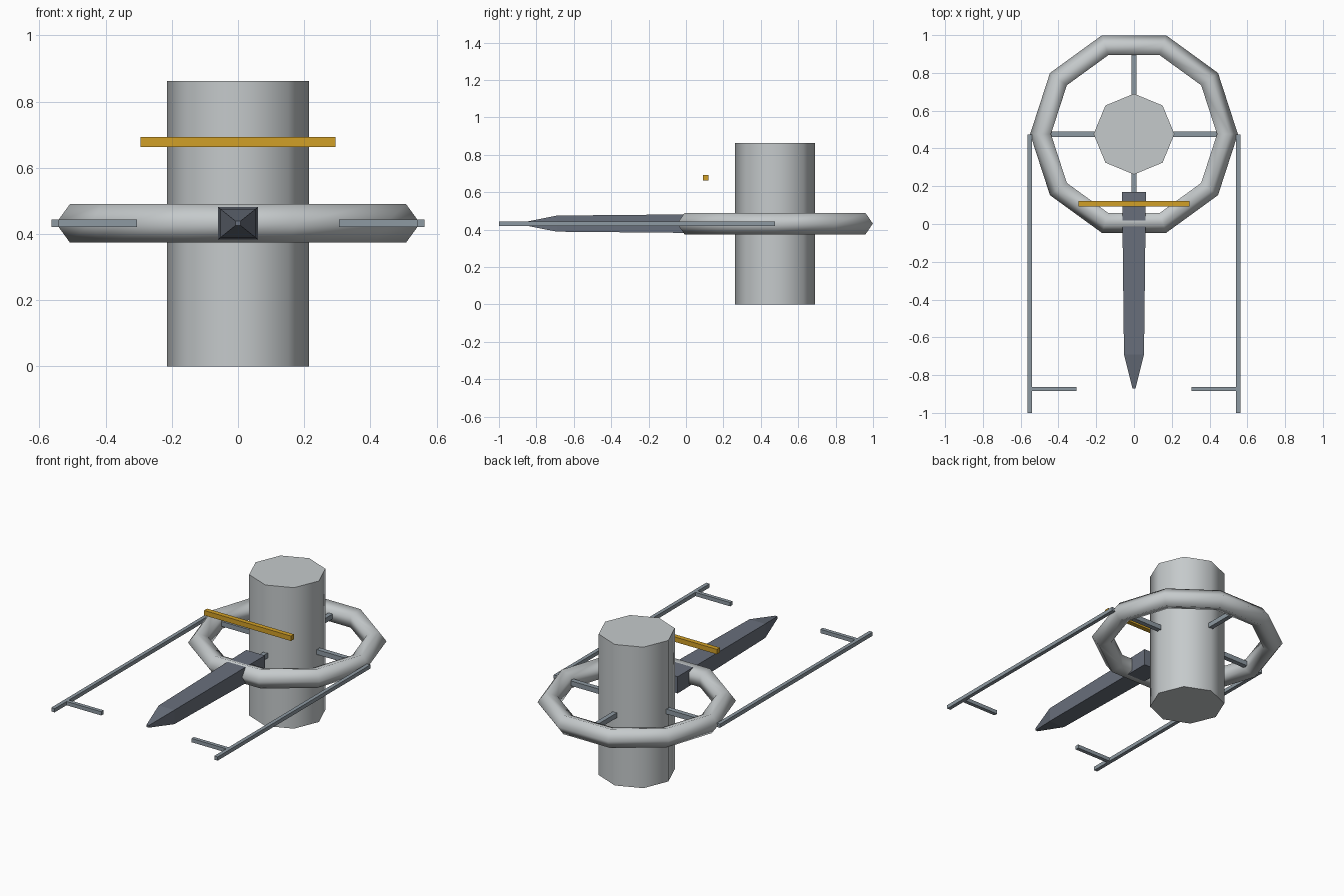
import bpy, bmesh
from math import cos, sin, tau
from mathutils import Vector

if "Cube" in bpy.data.objects:
    bpy.data.objects.remove(bpy.data.objects["Cube"], do_unlink=True)


def material(name, r, g, b):
    m = bpy.data.materials.new(name)
    m.use_nodes = True
    m.diffuse_color = (r, g, b, 1)
    m.node_tree.nodes["Principled BSDF"].inputs["Base Color"].default_value = (r, g, b, 1)
    return m


HULL = material("pale grey", 0.56, 0.59, 0.60)
STEEL = material("steel grey", 0.27, 0.32, 0.36)
SLATE = material("dark slate", 0.14, 0.16, 0.20)
GOLD = material("gold", 0.64, 0.35, 0.02)

MID = 0.432      # height of the ring plane
HUB_Y = 0.476    # centre of hull and ring


def loft(name, sections, mat, closed=False, smooth=False):
    """Skin a list of equal-length cross-sections, capped or joined end to end."""
    bm = bmesh.new()
    loops = [[bm.verts.new(p) for p in s] for s in sections]
    n = len(loops[0])
    pairs = list(zip(loops, loops[1:]))
    if closed:
        pairs.append((loops[-1], loops[0]))
    for a, b in pairs:
        for i in range(n):
            j = (i + 1) % n
            bm.faces.new((a[i], a[j], b[j], b[i])).smooth = smooth
    if not closed:
        bm.faces.new(loops[0])
        bm.faces.new(loops[-1])
    bmesh.ops.recalc_face_normals(bm, faces=bm.faces)
    mesh = bpy.data.meshes.new(name)
    bm.to_mesh(mesh)
    bm.free()
    mesh.materials.append(mat)
    obj = bpy.data.objects.new(name, mesh)
    bpy.context.collection.objects.link(obj)
    return obj


def rect(y, hx, hz, x=0, z=MID):
    """Rectangle facing along y."""
    return [(x + sx * hx, y, z + sz * hz)
            for sx, sz in ((-1, -1), (1, -1), (1, 1), (-1, 1))]


def bar(name, x0, x1, y0, y1, z, hz, mat):
    x, hx = (x0 + x1) / 2, abs(x1 - x0) / 2
    return loft(name, [rect(y, hx, hz, x, z) for y in (y0, y1)], mat)


# Eight-sided upright hull
loft("hull", [[(0.214 * cos(tau * i / 8), HUB_Y + 0.214 * sin(tau * i / 8), z)
               for i in range(8)] for z in (0, 0.862)], HULL, smooth=True)

# Ten-sided ring with a five-sided tube
ring = []
for i in range(10):
    a = tau * i / 10
    section = []
    for j in range(5):
        b = tau * j / 5
        r = 0.489 + 0.061 * cos(b)
        section.append(Vector((r * cos(a), HUB_Y + r * sin(a), MID + 0.061 * sin(b))))
    ring.append(section)
loft("ring", ring, HULL, closed=True, smooth=True)

# Crossed spokes between hull and ring
bar("cross_spoke", -0.488, 0.488, HUB_Y - 0.015, HUB_Y + 0.015, MID, 0.015, STEEL)
bar("long_spoke", -0.014, 0.014, HUB_Y - 0.488, HUB_Y + 0.488, MID, 0.015, STEEL)

# Tapered prow with a pointed nose
loft("prow", [rect(0.17, 0.063, 0.051), rect(-0.69, 0.053, 0.043),
              rect(-0.872, 0.008, 0.007)], SLATE)

# Side booms with inward struts
for side, s in (("left", 1), ("right", -1)):
    bar(side + "_boom", s * 0.54, s * 0.563, -1, 0.475, MID, 0.0115, STEEL)
    bar(side + "_strut", s * 0.305, s * 0.545, -0.885, -0.862, MID, 0.0115, STEEL)

# Floating crossbar
bar("crossbar", -0.294, 0.294, 0.092, 0.121, 0.678, 0.015, GOLD)
